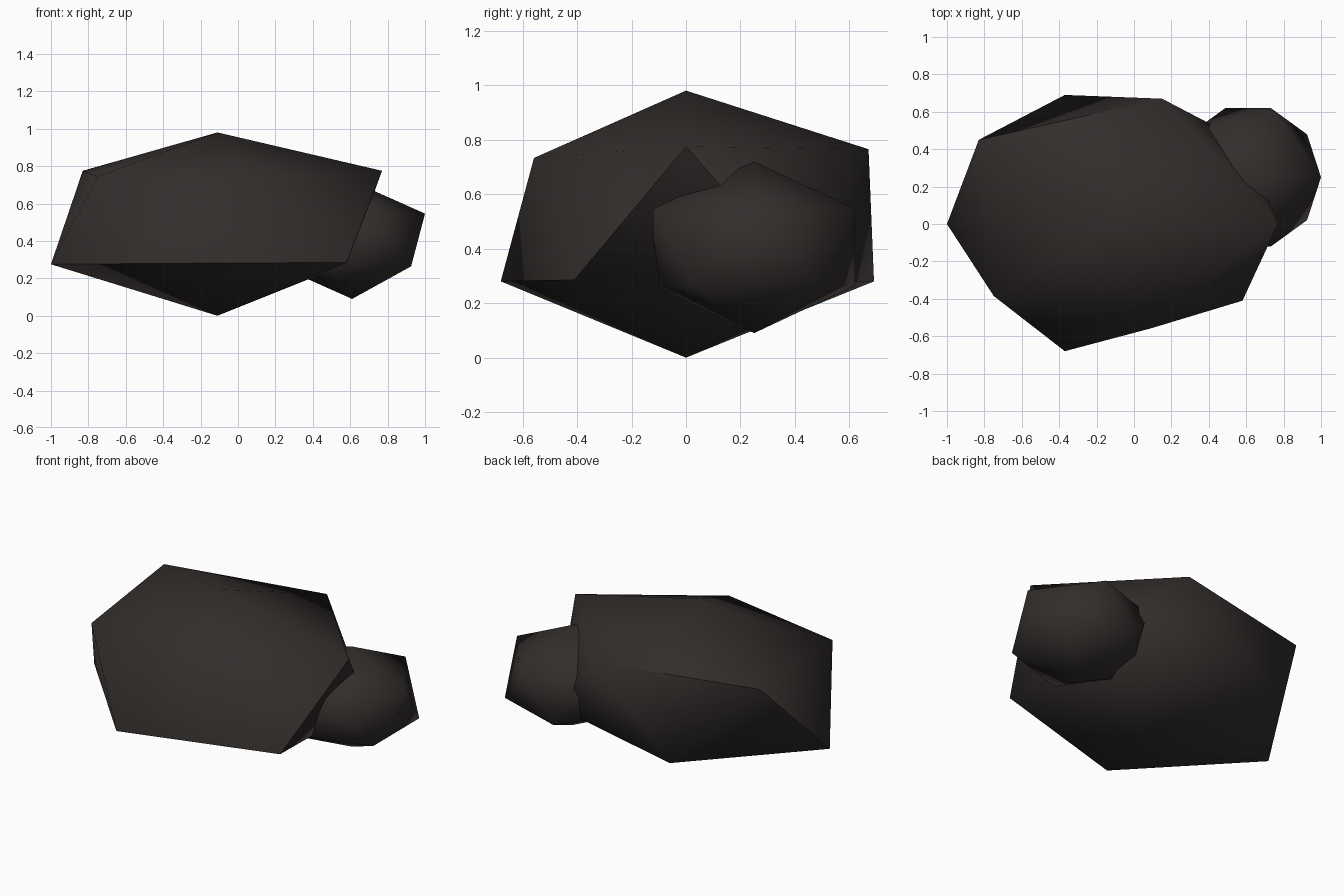
import bpy, math
from mathutils import Vector

if "Cube" in bpy.data.objects:
    bpy.data.objects.remove(bpy.data.objects["Cube"])

stone = bpy.data.materials.new("dark_stone")
stone.diffuse_color = (0.032, 0.027, 0.025, 1)
stone.use_nodes = True
stone.node_tree.nodes["Principled BSDF"].inputs["Base Color"].default_value = stone.diffuse_color


def rock(name, centre, scale, corners=()):
    """Squashed icosahedron; each listed corner pulls its nearest vertex onto it."""
    bpy.ops.mesh.primitive_ico_sphere_add(subdivisions=1, radius=1)
    ob = bpy.context.object
    ob.name = name
    for v in ob.data.vertices:
        v.co = Vector(centre) + Vector(a * b for a, b in zip(v.co, scale))
    free = list(ob.data.vertices)
    for c in corners:
        v = min(free, key=lambda w: (w.co - Vector(c)).length)
        v.co = c
        free.remove(v)
    ob.data.materials.append(stone)
    bpy.ops.object.shade_smooth_by_angle(angle=math.radians(55))
    return ob


# Large chipped boulder: lower ring, then upper ring corners
rock("large_rock", (-0.11, 0, 0.49), (0.99, 0.8, 0.49), [
    (-1, 0, 0.275), (-0.37, -0.68, 0.28), (0.58, -0.41, 0.285),
    (0.59, 0.44, 0.28), (-0.37, 0.69, 0.28),
    (-0.75, -0.385, 0.745), (0.09, -0.558, 0.733), (0.77, 0, 0.775),
    (0.15, 0.67, 0.765), (-0.83, 0.45, 0.775)])

# Small rock resting against its right side
rock("small_rock", (0.61, 0.25, 0.405), (0.436, 0.436, 0.315))
